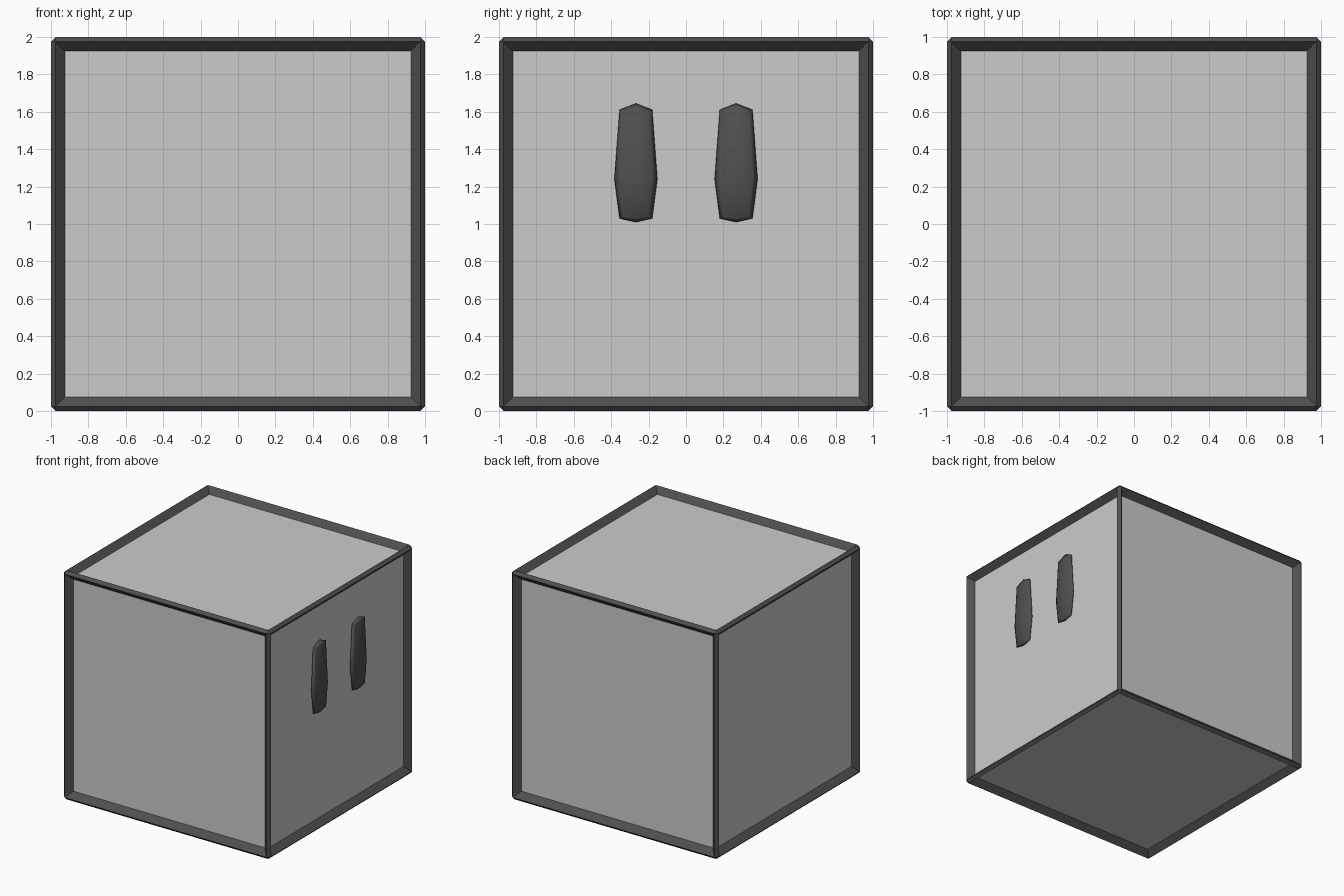
import bpy, bmesh

if "Cube" in bpy.data.objects:
    bpy.data.objects.remove(bpy.data.objects["Cube"])

dark = bpy.data.materials.new("dark_grey")
dark.diffuse_color = (0.08, 0.08, 0.08, 1)
dark.use_nodes = True
dark.node_tree.nodes["Principled BSDF"].inputs["Base Color"].default_value = dark.diffuse_color


def make_object(name, bm, location, material=None, smooth=False):
    bmesh.ops.recalc_face_normals(bm, faces=bm.faces[:])
    for f in bm.faces:
        f.smooth = smooth
    mesh = bpy.data.meshes.new(name)
    bm.to_mesh(mesh)
    bm.free()
    if material:
        mesh.materials.append(material)
    obj = bpy.data.objects.new(name, mesh)
    obj.location = location
    bpy.context.collection.objects.link(obj)
    return obj


# Body: plain cube whose sides are the recessed panels
bm = bmesh.new()
bmesh.ops.create_cube(bm, size=1.9)
make_object("body", bm, (0, 0, 1))

# Edge frame: chamfered cube, sides inset and sloped down to the panels
bm = bmesh.new()
bmesh.ops.create_cube(bm, size=2)
bmesh.ops.bevel(bm, geom=bm.edges[:], offset=0.025, offset_type='OFFSET',
                segments=1, profile=0.5, affect='EDGES')
bm.normal_update()
sides = [f for f in bm.faces if f.calc_area() > 1]
bmesh.ops.inset_individual(bm, faces=sides, thickness=0.05, depth=-0.05,
                           use_even_offset=True)
panels = [f for f in bm.faces if f.calc_area() > 1]
bmesh.ops.delete(bm, geom=panels, context='FACES')
make_object("edge_frame", bm, (0, 0, 1), dark)

# Eyes: rounded low-poly blobs, widest below the middle, on the right side
ROUND = {0: 1, 1: 1, 2: 0.76, 3: 0.6}
RISE = {1: 1, 2: 0.915, 3: 0.87}
for name, y in (("eye_left", -0.268), ("eye_right", 0.268)):
    bm = bmesh.new()
    bmesh.ops.create_cube(bm, size=2)
    bmesh.ops.subdivide_edges(bm, edges=bm.edges[:], cuts=1, use_grid_fill=True)
    for v in bm.verts:
        n = sum(abs(c) > 0.5 for c in v.co)
        v.co.x *= 0.025 * ROUND[n]
        v.co.y *= 0.115 * ROUND[n]
        if abs(v.co.z) > 0.5:
            v.co.z *= (0.405 if v.co.z > 0 else 0.23) * RISE[n]
    make_object(name, bm, (0.975, y, 1.24), dark, smooth=True)
